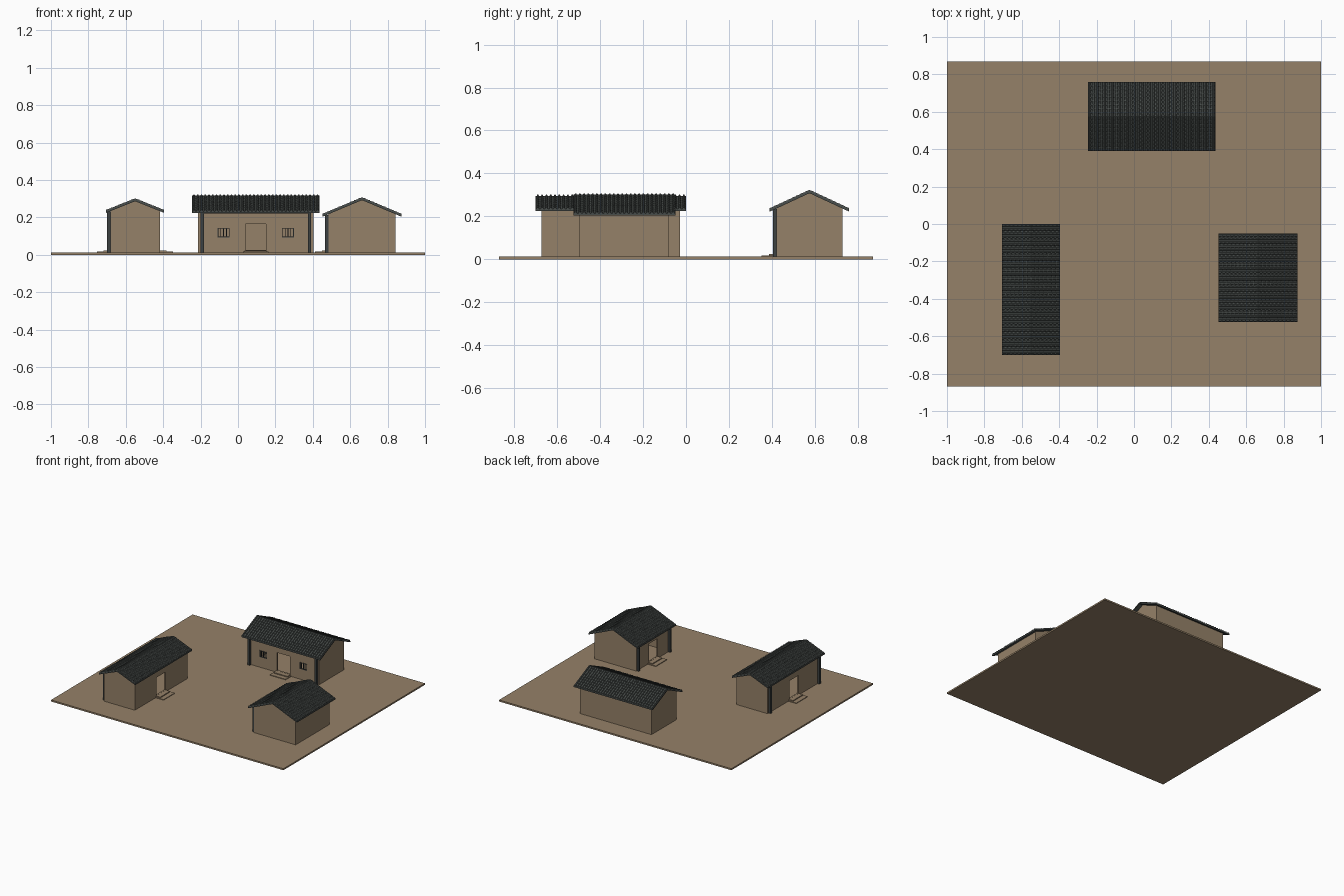
import bpy, bmesh, math
from mathutils import Matrix, Vector

cube = bpy.data.objects.get("Cube")
if cube:
    bpy.data.objects.remove(cube, do_unlink=True)


def material(name, rgb):
    m = bpy.data.materials.new(name)
    m.use_nodes = True
    m.diffuse_color = (*rgb, 1)
    m.node_tree.nodes["Principled BSDF"].inputs["Base Color"].default_value = (*rgb, 1)
    return m


EARTH = material("earth brown", (0.30, 0.22, 0.138))
TILE = material("slate grey", (0.065, 0.074, 0.07))
TIMBER = material("dark timber", (0.045, 0.052, 0.052))
GROUND_Z = 0.012


def finish(bm, name, mat, place=Matrix()):
    bmesh.ops.recalc_face_normals(bm, faces=bm.faces)
    bm.transform(place)
    mesh = bpy.data.meshes.new(name)
    bm.to_mesh(mesh)
    bm.free()
    mesh.materials.append(mat)
    obj = bpy.data.objects.new(name, mesh)
    bpy.context.collection.objects.link(obj)
    return obj


def add_box(bm, lo, hi):
    lo, hi = Vector(lo), Vector(hi)
    mat = Matrix.Translation((lo + hi) / 2) @ Matrix.Diagonal((*(hi - lo), 1))
    bmesh.ops.create_cube(bm, size=1, matrix=mat)


def add_prism(bm, outline, half):
    """Extrude a (y, z) outline along x from -half to half."""
    face = bm.faces.new([bm.verts.new((-half, y, z)) for y, z in outline])
    ext = bmesh.ops.extrude_face_region(bm, geom=[face])
    verts = [v for v in ext["geom"] if isinstance(v, bmesh.types.BMVert)]
    bmesh.ops.translate(bm, verts=verts, vec=(2 * half, 0, 0))


def carve(obj, cutter):
    mod = obj.modifiers.new("opening", "BOOLEAN")
    mod.operation = "DIFFERENCE"
    mod.solver = "EXACT"
    mod.object = cutter
    bpy.context.view_layer.objects.active = obj
    bpy.ops.object.modifier_apply(modifier=mod.name)
    bpy.data.objects.remove(cutter, do_unlink=True)


def build_walls(name, place, half, depth, ridge, slope, doors, windows):
    # Gabled shell, hollow inside, with door and window openings
    def gable(inset, floor):
        d = depth - inset
        top = ridge - inset
        return [(-d, floor), (d, floor), (d, top - slope * d), (0, top), (-d, top - slope * d)]

    bm = bmesh.new()
    add_prism(bm, gable(0, GROUND_Z - 0.004), half)
    walls = finish(bm, name + "_walls", EARTH, place)
    bm = bmesh.new()
    add_prism(bm, gable(0.012, GROUND_Z), half - 0.012)
    carve(walls, finish(bm, "room_cutter", EARTH, place))
    for side in doors:
        bm = bmesh.new()
        y = side * depth
        add_box(bm, (-0.055, y - 0.03, 0.025), (0.055, y + 0.03, 0.165))
        carve(walls, finish(bm, "door_cutter", EARTH, place))
    for x in windows:
        bm = bmesh.new()
        add_box(bm, (x - 0.03, -depth - 0.03, 0.095), (x + 0.03, -depth + 0.03, 0.142))
        carve(walls, finish(bm, "window_cutter", EARTH, place))


def build_roof(name, place, half, depth, ridge, slope):
    # Thin folded slab
    eave = ridge - slope * depth
    bm = bmesh.new()
    add_prism(bm, [(-depth, eave - 0.01), (0, ridge - 0.01), (depth, eave - 0.01),
                   (depth, eave), (0, ridge), (-depth, eave)], half)
    finish(bm, name + "_roof", TILE, place)

    # Rows of overlapping rounded tiles running down each slope
    bm = bmesh.new()
    count = round(2 * half / 0.02)
    pitch = 2 * half / count
    rows = round(depth / 0.021)
    r = pitch * 0.36
    section = [(-r, 0), (-r * 0.55, 0.007), (r * 0.55, 0.007), (r, 0)]
    for side in (-1, 1):
        for i in range(count):
            x = -half + (i + 0.5) * pitch
            for j in range(rows):
                rings = []
                for d, s in ((j / rows * depth, 0.7), ((j + 1) / rows * depth, 1)):
                    z = ridge - slope * d
                    rings.append([bm.verts.new((x + u * s, side * d, z + h * s))
                                  for u, h in section])
                up, low = rings
                for k in range(3):
                    bm.faces.new((up[k], up[k + 1], low[k + 1], low[k]))
                bm.faces.new(low)
                bm.faces.new(up[::-1])
                bm.faces.new((up[0], low[0], low[3], up[3]))
    finish(bm, name + "_roof_tiles", TILE, place)


def build_house(name, centre, turn, wall, roof, ridge, drop, post_x, doors=(-1,), windows=()):
    place = Matrix.Translation((*centre, 0)) @ Matrix.Rotation(turn, 4, "Z")
    slope = drop / roof[1]
    build_walls(name, place, *wall, ridge - 0.009, slope, doors, windows)
    build_roof(name, place, *roof, ridge, slope)

    # Front posts and the beam they carry
    y = -wall[1] - 0.009
    top = ridge - 0.009 + slope * y
    bm = bmesh.new()
    for x in (-post_x, post_x):
        add_box(bm, (x - 0.009, y - 0.008, GROUND_Z), (x + 0.009, y + 0.009, top))
    add_box(bm, (-post_x, y - 0.004, top - 0.012), (post_x, y + 0.009, top - 0.001))
    finish(bm, name + "_posts", TIMBER, place)

    # Two shallow steps at every door
    bm = bmesh.new()
    for side in doors:
        for out, width, z in ((0.07, 0.068, 0.017), (0.035, 0.06, 0.024)):
            ys = sorted((side * wall[1], side * (wall[1] + out)))
            add_box(bm, (-width, ys[0], GROUND_Z), (width, ys[1], z))
    finish(bm, name + "_steps", EARTH, place)

    # Window frames with upright bars
    if windows:
        bm = bmesh.new()
        y0, y1 = -wall[1] - 0.003, -wall[1] + 0.004
        for x in windows:
            for k in range(5):
                bx = x + (k - 2) * 0.015
                add_box(bm, (bx - 0.002, y0, 0.095), (bx + 0.002, y1, 0.142))
            for z in (0.095, 0.142):
                add_box(bm, (x - 0.032, y0, z - 0.002), (x + 0.032, y1, z + 0.002))
        finish(bm, name + "_window_bars", TIMBER, place)


# Courtyard slab
bm = bmesh.new()
add_box(bm, (-1, -0.87, 0), (1, 0.87, GROUND_Z))
finish(bm, "ground", EARTH)

# Three houses around the yard
quarter = -math.pi / 2
build_house("main_house", (0.095, 0.575), 0, (0.308, 0.153), (0.34, 0.185),
            0.318, 0.086, 0.287, windows=(-0.172, 0.172))
build_house("side_house", (0.663, -0.287), quarter, (0.208, 0.18), (0.237, 0.21),
            0.302, 0.088, 0.193)
build_house("gate_house", (-0.55, -0.35), quarter, (0.322, 0.133), (0.35, 0.155),
            0.296, 0.062, 0.30, doors=(-1, 1))
